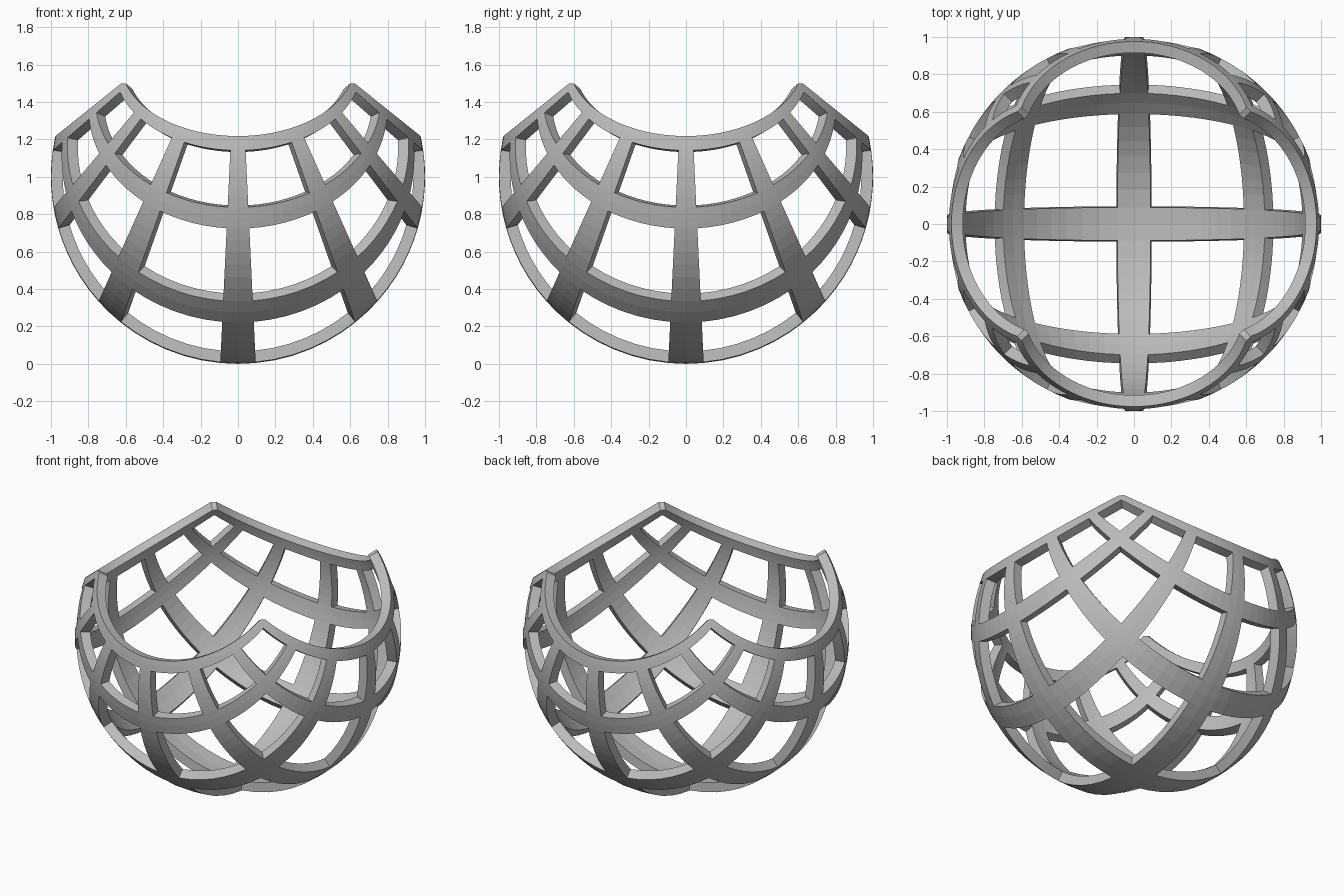
import bpy, bmesh
from mathutils import Vector

if "Cube" in bpy.data.objects:
    bpy.data.objects.remove(bpy.data.objects["Cube"])

# A flat 7 x 7 grid of bars, projected stereographically onto a unit sphere
PITCH, HALF, LINES, GAP_SEGS = 0.8, 0.095, 3, 6
THICK = 0.062
CENTRE = Vector((0, 0, 1))


def to_sphere(x, y):
    t = 4 / (4 + x * x + y * y)
    return Vector((t * x, t * y, 2 - 2 * t))


# Cut positions along one axis: bar edges, bar centre, then the gap steps
cuts, is_bar = [], []
for i in range(-LINES, LINES + 1):
    c = i * PITCH
    cuts += [c - HALF, c, c + HALF]
    is_bar += [True, True]
    if i < LINES:
        gap = PITCH - 2 * HALF
        cuts += [c + HALF + gap * k / GAP_SEGS for k in range(1, GAP_SEGS)]
        is_bar += [False] * GAP_SEGS

bm = bmesh.new()
n = len(cuts)
verts = [[bm.verts.new(to_sphere(x, y)) for y in cuts] for x in cuts]
for i in range(n - 1):
    for j in range(n - 1):
        if is_bar[i] or is_bar[j]:
            quad = [(i, j), (i + 1, j), (i + 1, j + 1), (i, j + 1)]
            # chamfer the four outer corners
            quad = [q for q in quad if not (q[0] in (0, n - 1) and q[1] in (0, n - 1))]
            bm.faces.new([verts[a][b] for a, b in quad])
bmesh.ops.delete(bm, geom=[v for v in bm.verts if not v.link_faces], context='VERTS')

# Give the lattice its thickness, inward towards the sphere centre
ext = bmesh.ops.extrude_face_region(bm, geom=bm.faces[:], use_keep_orig=True)
for v in ext['geom']:
    if isinstance(v, bmesh.types.BMVert):
        v.co = CENTRE + (v.co - CENTRE) * (1 - THICK)
bmesh.ops.recalc_face_normals(bm, faces=bm.faces[:])

mesh = bpy.data.meshes.new("spherical_lattice")
bm.to_mesh(mesh)
bm.free()
obj = bpy.data.objects.new("spherical_lattice", mesh)
bpy.context.collection.objects.link(obj)

# Plain grey
mat = bpy.data.materials.new("light grey")
mat.diffuse_color = (0.5, 0.5, 0.5, 1)
mat.use_nodes = True
mat.node_tree.nodes["Principled BSDF"].inputs["Base Color"].default_value = mat.diffuse_color
mesh.materials.append(mat)
